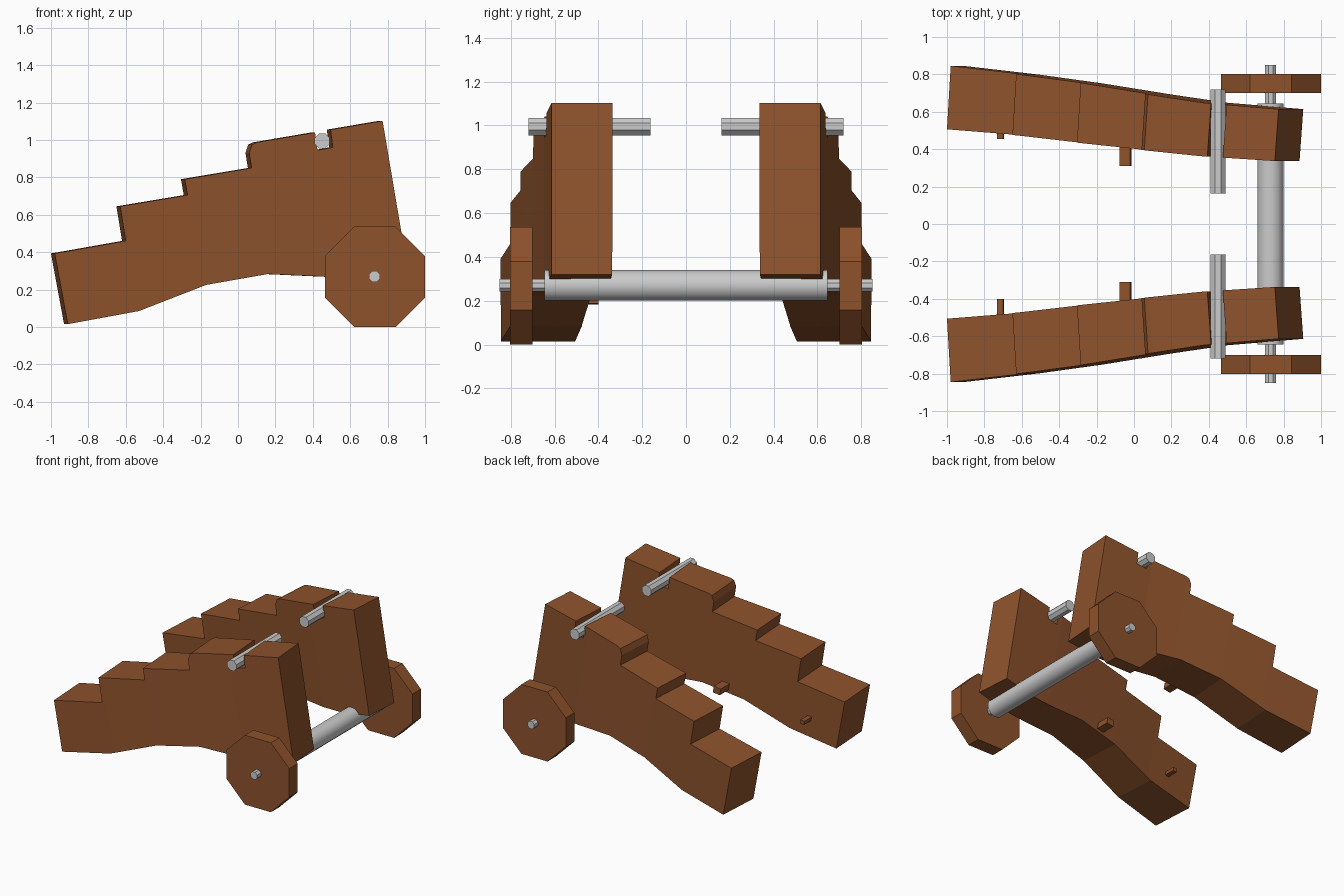
import bpy, bmesh
from math import radians, cos, sin, pi
from mathutils import Vector, Matrix

if "Cube" in bpy.data.objects:
    bpy.data.objects.remove(bpy.data.objects["Cube"])

wood = bpy.data.materials.new("wood")
wood.diffuse_color = (0.27, 0.085, 0.025, 1)
wood.use_nodes = True
wood.node_tree.nodes["Principled BSDF"].inputs["Base Color"].default_value = wood.diffuse_color
TILT = radians(9.7)
AXIS = Vector((cos(TILT), 0, sin(TILT)))


def finish(bm, name, mat=None, mirror=False):
    bmesh.ops.recalc_face_normals(bm, faces=bm.faces)
    me = bpy.data.meshes.new(name)
    bm.to_mesh(me)
    bm.free()
    ob = bpy.data.objects.new(name, me)
    bpy.context.collection.objects.link(ob)
    if mat:
        me.materials.append(mat)
    if mirror:
        m = ob.modifiers.new("mirror", 'MIRROR')
        m.use_axis = (False, True, False)
    return ob


def rod(name, x, z, y0, y1, r, sides, mat=None, mirror=True):
    """Cylinder along y with a flat side at the bottom."""
    bm = bmesh.new()
    bmesh.ops.create_cone(bm, cap_ends=True, segments=sides, radius1=r, radius2=r, depth=y1 - y0)
    turn = Matrix.Rotation(pi / 2, 4, 'X') @ Matrix.Rotation(pi / sides, 4, 'Z')
    bm.transform(Matrix.Translation((x, (y0 + y1) / 2, z)) @ turn)
    return finish(bm, name, mat, mirror)


def peg(name, x, z, y0, y1, w, h):
    bm = bmesh.new()
    bmesh.ops.create_cube(bm, size=1)
    bm.transform(Matrix.Translation((x, (y0 + y1) / 2, z)) @ Matrix.Rotation(-TILT, 4, 'Y')
                 @ Matrix.Diagonal((w, y1 - y0, h, 1)))
    return finish(bm, name, wood)


# Stepped cheek: side profile, sliced along the tilted axis and bent inwards
profile = [(-0.92, 0.015), (-0.54, 0.085), (-0.18, 0.225), (0.15, 0.283), (0.48, 0.268),
           (0.65, 0.275), (0.895, 0.32), (0.763, 1.102), (0.485, 1.055), (0.497, 0.96),
           (0.415, 0.945), (0.402, 1.04), (0.09, 0.987), (0.065, 0.975), (0.05, 0.93),
           (0.063, 0.85), (-0.295, 0.79), (-0.28, 0.705), (-0.64, 0.645), (-0.61, 0.46),
           (-0.99, 0.393)]
# distance along axis, inner y, outer y
bends = [(-0.93, 0.508, 0.848), (-0.49, 0.473, 0.798), (-0.14, 0.433, 0.752),
         (0.25, 0.392, 0.69), (0.53, 0.363, 0.648), (0.96, 0.335, 0.612)]


def bent(u, k):
    for a, b in zip(bends, bends[1:]):
        if u <= b[0] or b is bends[-1]:
            return a[k] + (b[k] - a[k]) * (u - a[0]) / (b[0] - a[0])


bm = bmesh.new()
face = bm.faces.new([bm.verts.new((x, 0, z)) for x, z in profile])
ext = bmesh.ops.extrude_face_region(bm, geom=[face])
bmesh.ops.translate(bm, vec=(0, 1, 0), verts=[v for v in ext["geom"] if isinstance(v, bmesh.types.BMVert)])
for u, _, _ in bends[1:-1]:
    bmesh.ops.bisect_plane(bm, geom=bm.verts[:] + bm.edges[:] + bm.faces[:],
                           plane_co=AXIS * u, plane_no=AXIS)
for v in bm.verts:
    u = v.co.x * AXIS.x + v.co.z * AXIS.z
    outer = v.co.y > 0.5
    v.co.y = bent(u, 2 if outer else 1)
    v.co.x += 0.01 if outer else -0.01
finish(bm, "cheek", wood, True)

# Wheels, axle and resting bars
rod("wheel", 0.732, 0.268, 0.70, 0.803, 0.268 / cos(pi / 8), 8, wood)
rod("axle_end", 0.73, 0.27, 0.63, 0.85, 0.031, 8)
axle = rod("axle", 0.73, 0.27, -0.645, 0.645, 0.071, 16, mirror=False)
bpy.context.view_layer.objects.active = axle
axle.select_set(True)
bpy.ops.object.shade_smooth_by_angle(angle=radians(40))
rod("rest_bar", 0.45, 0.995, 0.162, 0.718, 0.043, 8)

# Pegs on the inner sides of the cheeks
for s, tip in ((1, 0.455), (-1, 0.40)):
    peg("rear_peg", -0.713, 0.2, s * tip, s * 0.54, 0.032, 0.03)
    peg("middle_peg", -0.045, 0.3, s * 0.31, s * 0.48, 0.058, 0.05)
